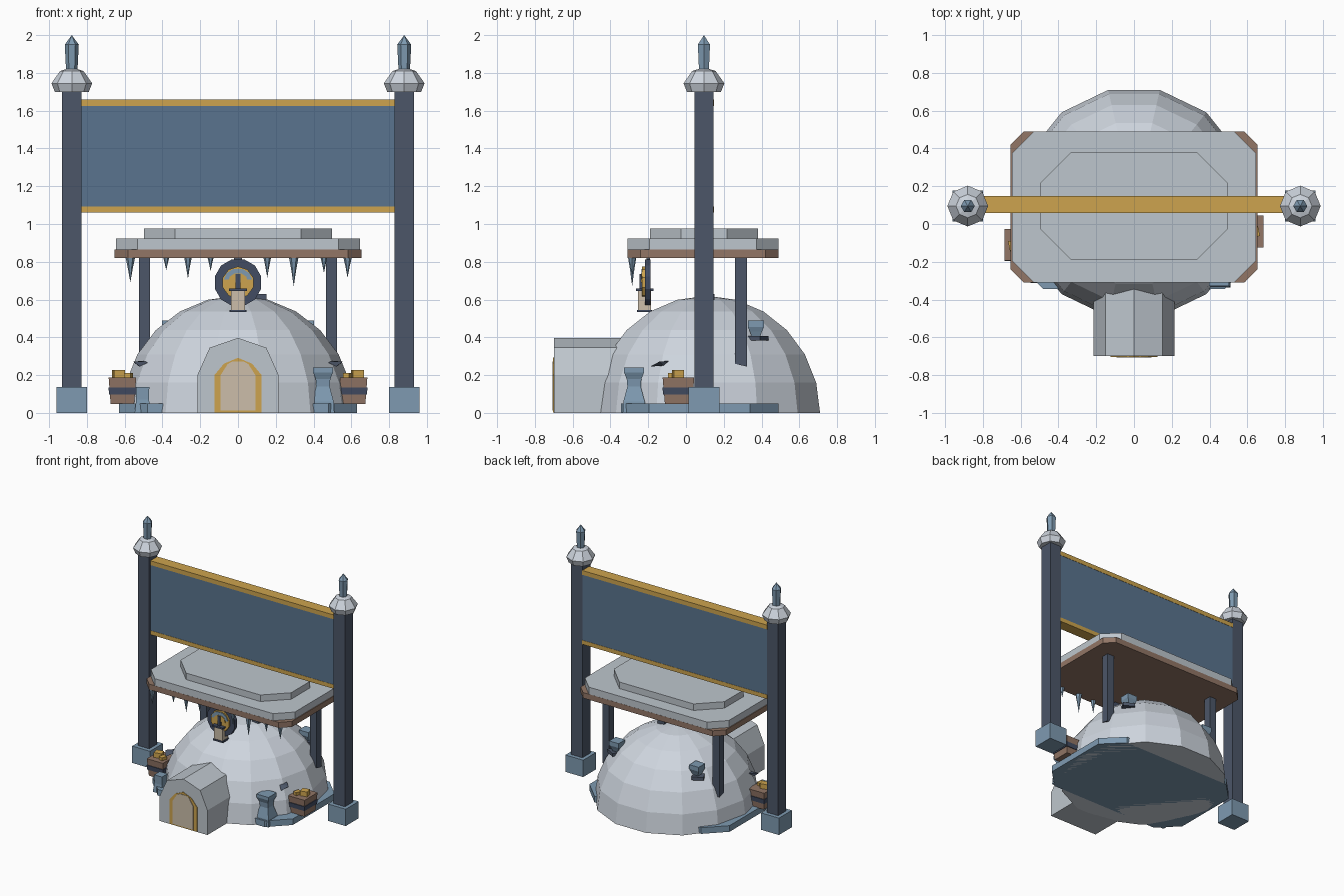
import bpy, bmesh, math
from mathutils import Matrix, Vector

if "Cube" in bpy.data.objects:
    bpy.data.objects.remove(bpy.data.objects["Cube"])


def mat(name, r, g, b):
    m = bpy.data.materials.new(name)
    lin = [((c / 255 + 0.055) / 1.055) ** 2.4 for c in (r, g, b)]
    m.diffuse_color = (*lin, 1)
    m.use_nodes = True
    m.node_tree.nodes["Principled BSDF"].inputs["Base Color"].default_value = m.diffuse_color
    return m


SNOW = mat("snow_grey", 206, 213, 222)
STONE = mat("stone_grey", 190, 198, 205)
GOLD = mat("gold", 205, 164, 78)
WOOD = mat("brown_wood", 146, 118, 102)
ICE = mat("ice_blue", 126, 154, 177)
PANEL = mat("panel_blue", 90, 116, 142)
DARK = mat("dark_slate", 76, 86, 104)
NAVY = mat("navy_band", 66, 76, 98)
CREAM = mat("cream_glow", 204, 190, 170)


def finish(name, bm, material):
    bmesh.ops.recalc_face_normals(bm, faces=bm.faces)
    me = bpy.data.meshes.new(name)
    bm.to_mesh(me)
    bm.free()
    me.materials.append(material)
    ob = bpy.data.objects.new(name, me)
    bpy.context.collection.objects.link(ob)
    return ob


def box(name, x, y, z, material, turn=0):
    """Box given by its (min, max) range on each axis."""
    bm = bmesh.new()
    bmesh.ops.create_cube(bm, size=1)
    size = [r[1] - r[0] for r in (x, y, z)]
    mid = Vector([(r[0] + r[1]) / 2 for r in (x, y, z)])
    bm.transform(Matrix.Translation(mid) @ Matrix.Rotation(turn, 4, 'Z') @ Matrix.Diagonal((*size, 1)))
    return finish(name, bm, material)


def prism(name, pts, a, b, material, axis='Z'):
    """Extrude a flat outline from a to b along z, or along y for an x-z outline."""
    bm = bmesh.new()
    put = (lambda p, d: (p[0], p[1], d)) if axis == 'Z' else (lambda p, d: (p[0], d, p[1]))
    lo = [bm.verts.new(put(p, a)) for p in pts]
    hi = [bm.verts.new(put(p, b)) for p in pts]
    bm.faces.new(lo)
    bm.faces.new(hi)
    n = len(pts)
    for i in range(n):
        j = (i + 1) % n
        bm.faces.new((lo[i], lo[j], hi[j], hi[i]))
    return finish(name, bm, material)


def lathe(name, profile, sides, at, material, phase=0, scale=(1, 1)):
    """Stack of polygon rings from (radius, z) pairs; radius 0 closes to a point."""
    bm = bmesh.new()
    rings = []
    for r, z in profile:
        angs = [phase + 2 * math.pi * i / sides for i in range(sides)]
        if r == 0:
            rings.append([bm.verts.new((at[0], at[1], z))])
        else:
            rings.append([bm.verts.new((at[0] + r * scale[0] * math.cos(t),
                                        at[1] + r * scale[1] * math.sin(t), z)) for t in angs])
    for p, q in zip(rings, rings[1:]):
        for i in range(sides):
            j = (i + 1) % sides
            if len(q) == 1:
                bm.faces.new((p[i], p[j], q[0]))
            elif len(p) == 1:
                bm.faces.new((p[0], q[j], q[i]))
            else:
                bm.faces.new((p[i], p[j], q[j], q[i]))
    for r in (rings[0], rings[-1]):
        if len(r) > 1:
            bm.faces.new(r)
    return finish(name, bm, material)


def octagon(hx, y0, y1, c):
    return [(-hx + c, y0), (hx - c, y0), (hx, y0 + c), (hx, y1 - c),
            (hx - c, y1), (-hx + c, y1), (-hx, y1 - c), (-hx, y0 + c)]


def disc(cx, cz, r, n):
    return [(cx + r * math.cos(2 * math.pi * (i + .5) / n),
             cz + r * math.sin(2 * math.pi * (i + .5) / n)) for i in range(n)]


def mirrored(half):
    """Complete a right-hand x-z outline to both sides."""
    return half + [(-x, z) for x, z in reversed(half) if x > 0]


# Ice base and faceted dome
prism("ice_base", octagon(.63, -.345, .49, .15), 0, .05, ICE)
arc = [(.615 * math.cos(math.radians(a)), .62 * math.sin(math.radians(a))) for a in range(0, 90, 15)]
lathe("dome", arc + [(0, .62)], 14, (0, .11), SNOW)
box("dome_top_bracket", (.09, .15), (.05, .15), (.6, .63), DARK)

# Entrance tunnel with arched door
prism("entrance_tunnel", mirrored([(.215, 0), (.215, .2), (.15, .345), (0, .397)]), -.7, -.3, STONE, 'Y')
prism("door_frame", mirrored([(.125, .003), (.125, .2), (.075, .26), (0, .292)]), -.704, -.69, GOLD, 'Y')
prism("door", mirrored([(.092, .012), (.092, .2), (.055, .258), (.03, .272)]), -.707, -.69, CREAM, 'Y')

# Layered roof canopy
prism("roof_rim", octagon(.653, -.31, .49, .07), .82, .865, WOOD)
prism("roof_lower", octagon(.647, -.309, .489, .115), .865, .922, STONE)
prism("roof_upper", octagon(.497, -.19, .38, .163), .922, .975, STONE)

# Icicles under the front edge
for x, z, r in [(-.57, .69, .025), (-.38, .755, .016), (-.265, .71, .02), (-.145, .75, .016),
                (.155, .715, .02), (.295, .67, .025), (.455, .74, .018), (.58, .715, .022)]:
    lathe("icicle", [(r, .822), (r * .5, .822 - (.822 - z) * .45), (0, z)], 6, (x, -.285), ICE)

for s in (-1, 1):
    # Tall sign posts with foot, cap and finial
    px, py = .88 * s, .095
    box("post_foot", (px - .08, px + .08), (py - .083, py + .083), (0, .137), ICE)
    box("sign_post", (px - .051, px + .051), (py - .051, py + .051), (.13, 1.71), DARK)
    lathe("post_cap", [(.09, 1.7), (.108, 1.745), (.062, 1.81), (.03, 1.82)], 8, (px, py), SNOW)
    lathe("post_finial", [(.03, 1.81), (.037, 1.95), (0, 2.0)], 6, (px, py), ICE)

    # Roof posts, wedge-cut where they meet the dome
    post = box("roof_post", (.495 * s - .03, .495 * s + .03), (.26, .322), (.26, .83), DARK)
    for v in post.data.vertices:
        if v.co.z < .3 and v.co.y > .29:
            v.co.z = .245

    # Rear ice lumps on dark ledges
    lathe("rear_ice_lump", [(.03, .40), (.045, .43), (.06, .455), (.06, .49)], 4, (.36 * s, .37), ICE, math.pi / 4)
    box("rear_ledge", (.37 * s - .045, .37 * s + .045), (.32, .42), (.382, .408), DARK, -.5 * s)

    # Small slate shard on the front flank
    bm = bmesh.new()
    pts = [(.52 * s, -.19, .245), (.47 * s, -.14, .27), (.5 * s, -.09, .275), (.555 * s, -.14, .272), (.53 * s, -.12, .25)]
    for p in pts:
        bm.verts.new(p)
    bmesh.ops.convex_hull(bm, input=bm.verts)
    finish("slate_shard", bm, DARK)

    # Side baskets with band and golden contents
    cx, cy = .612 * s, (-.04 if s > 0 else -.11)
    q = math.pi / 4
    lathe("basket", [(.088, .047), (.103, .187)], 4, (cx, cy), WOOD, q, (1, 1.15))
    lathe("basket_band", [(.1, .098), (.104, .135)], 4, (cx, cy), NAVY, q, (1, 1.15))
    box("basket_gold", (cx - .01, cx + .05) if s > 0 else (cx - .05, cx + .01), (cy - .03, cy + .025), (.18, .226), GOLD, .2)
    box("basket_gold_small", (cx - .05, cx - .015) if s > 0 else (cx + .015, cx + .05),
        (cy - .05, cy + .0), (.18, .212), GOLD, -.3)

# Front ice pillars beside the dome
lathe("ice_pillar_right", [(.085, 0), (.08, .06), (.05, .14), (.055, .18), (.075, .215), (.075, .24)],
      4, (.45, -.275), ICE, math.pi / 4)
lathe("ice_pillar_left", [(.06, 0), (.048, .07), (.05, .137)], 4, (-.505, -.27), ICE, math.pi / 4)

# Large sign board with gold rails
box("sign_panel", (-.832, .832), (.061, .146), (1.08, 1.64), PANEL)
for z0, z1 in ((1.06, 1.093), (1.625, 1.66)):
    box("sign_rail", (-.833, .833), (.059, .148), (z0, z1), GOLD)

# Round emblem hanging from the canopy
box("emblem_hanger", (-.02, .02), (-.21, -.19), (.76, .83), DARK)
prism("emblem_disc", disc(0, .69, .127, 12), -.218, -.188, NAVY, 'Y')
prism("emblem_gold", disc(0, .69, .085, 10), -.232, -.21, GOLD, 'Y')
prism("emblem_arc", mirrored([(.075, .705), (.06, .74), (.025, .762)]), -.236, -.225, ICE, 'Y')
prism("emblem_core", mirrored([(.05, .69), (.045, .72), (.02, .737)]), -.239, -.225, GOLD, 'Y')

# Lantern in front of the emblem
box("lantern_stem", (-.012, .012), (-.246, -.225), (.65, .735), NAVY)
box("lantern_cap", (-.048, .048), (-.265, -.172), (.645, .658), NAVY)
box("lantern_glass", (-.038, .038), (-.255, -.185), (.545, .647), CREAM)
box("lantern_base", (-.044, .044), (-.26, -.18), (.533, .546), NAVY)
